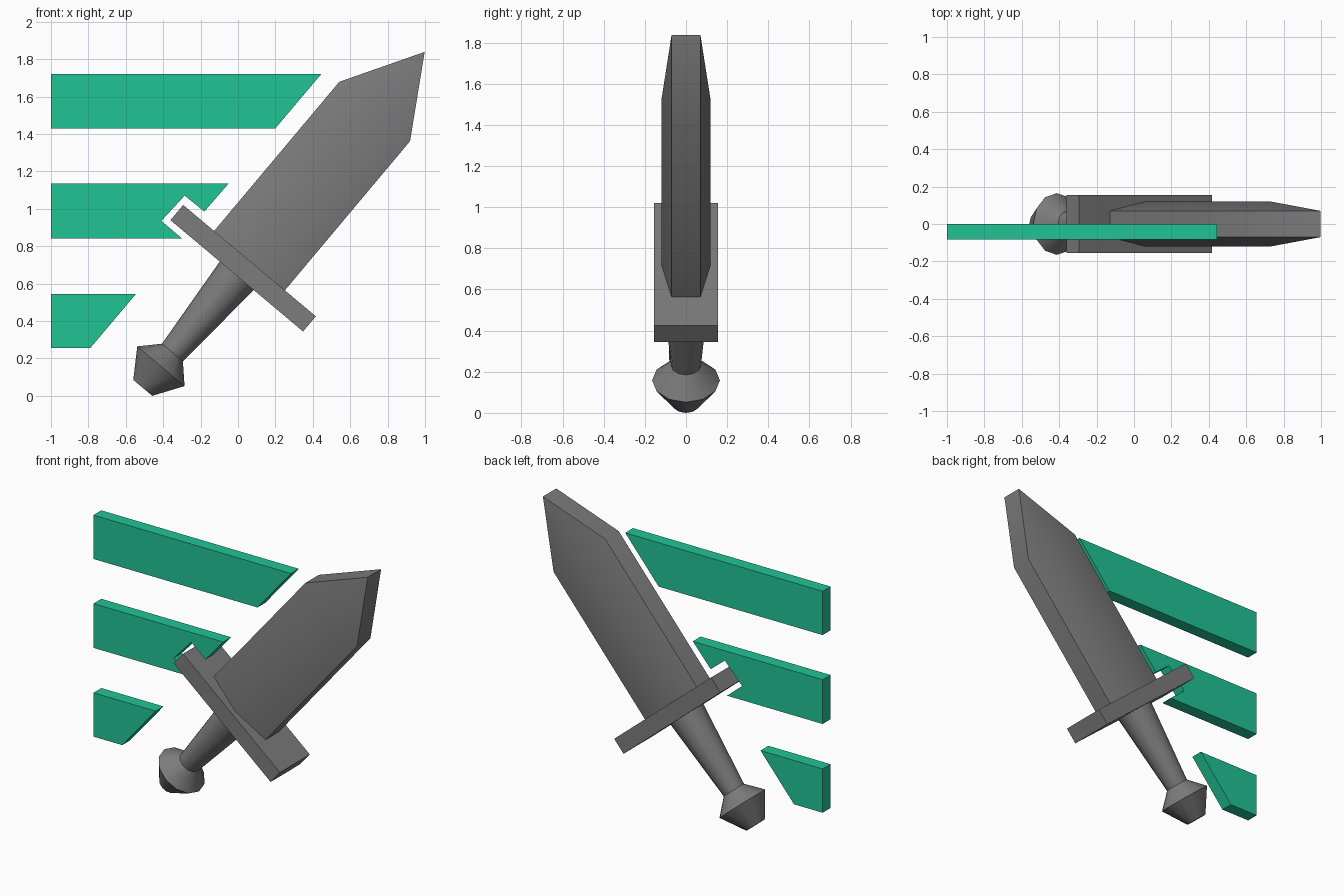
import bpy, bmesh
from math import sin, cos, pi, radians

if "Cube" in bpy.data.objects:
    bpy.data.objects.remove(bpy.data.objects["Cube"])

TILT = radians(40)
CENTRE = (0.0275, 0, 0.682)   # middle of the guard


def make_material(name, colour):
    material = bpy.data.materials.new(name)
    material.diffuse_color = (*colour, 1)
    material.use_nodes = True
    material.node_tree.nodes["Principled BSDF"].inputs["Base Color"].default_value = material.diffuse_color
    return material


green = make_material("green", (0.015, 0.55, 0.30))
steel = make_material("dark_grey", (0.2, 0.2, 0.2))


def add_object(name, verts, faces, tilted=True, material=steel):
    mesh = bpy.data.meshes.new(name)
    mesh.from_pydata(verts, [], faces)
    bm = bmesh.new()
    bm.from_mesh(mesh)
    bmesh.ops.recalc_face_normals(bm, faces=bm.faces)
    bm.to_mesh(mesh)
    bm.free()
    mesh.materials.append(material)
    obj = bpy.data.objects.new(name, mesh)
    bpy.context.collection.objects.link(obj)
    if tilted:
        obj.location = CENTRE
        obj.rotation_euler.y = TILT
    return obj


def loft(rings):
    """Bridge equal-sized rings of points and cap both ends."""
    n = len(rings[0])
    verts = [p for ring in rings for p in ring]
    faces = [tuple(range(n)), tuple(range(len(verts) - n, len(verts)))]
    for k in range(len(rings) - 1):
        for i in range(n):
            j = (i + 1) % n
            faces.append((k*n + i, k*n + j, (k+1)*n + j, (k+1)*n + i))
    return verts, faces


def smooth(obj):
    bpy.ops.object.select_all(action='DESELECT')
    obj.select_set(True)
    bpy.context.view_layer.objects.active = obj
    bpy.ops.object.shade_smooth_by_angle(angle=radians(35))


def lathe(name, profile, sides=12):
    rings = [[(r*cos(2*pi*i/sides), r*sin(2*pi*i/sides), z) for i in range(sides)]
             for r, z in profile]
    smooth(add_object(name, *loft(rings)))


# blade: ridged hexagonal section, running out to a chisel tip
W, E, R = 0.247, 0.07, 0.12
section = [(-W, -E), (0, -R), (W, -E), (W, E), (0, R), (-W, E)]
verts, faces = loft([[(x, y, z) for x, y in section] for z in (0.05, 1.094)])
faces.pop(1)
verts += [(0, -E, 1.51), (0, E, 1.51)]
faces += [(6, 7, 12), (7, 8, 12), (9, 10, 13), (10, 11, 13),
          (8, 9, 13, 12), (11, 6, 12, 13)]
smooth(add_object("blade", verts, faces))

# crossguard
L, D, T = 0.463, 0.156, 0.053
add_object("guard", *loft([[(-L, -D, z), (L, -D, z), (L, D, z), (-L, D, z)]
                           for z in (-T, T)]))

# grip and pommel
lathe("grip", [(0.073, -0.588), (0.119, -0.05)])
lathe("pommel", [(0.066, -0.835), (0.165, -0.684), (0.073, -0.588)])

# speed streaks, the middle one notched round the guard
streaks = {
    "upper_streak": [(-1, 1.72), (0.445, 1.72), (0.2, 1.43), (-1, 1.43)],
    "middle_streak": [(-1, 1.135), (-0.05, 1.135), (-0.18, 0.985), (-0.285, 1.07),
                      (-0.41, 0.935), (-0.3, 0.842), (-1, 0.842)],
    "lower_streak": [(-1, 0.545), (-0.545, 0.545), (-0.79, 0.255), (-1, 0.255)],
}
for name, outline in streaks.items():
    rings = [[(x, y, z) for x, z in outline] for y in (-0.082, 0)]
    add_object(name, *loft(rings), tilted=False, material=green)
